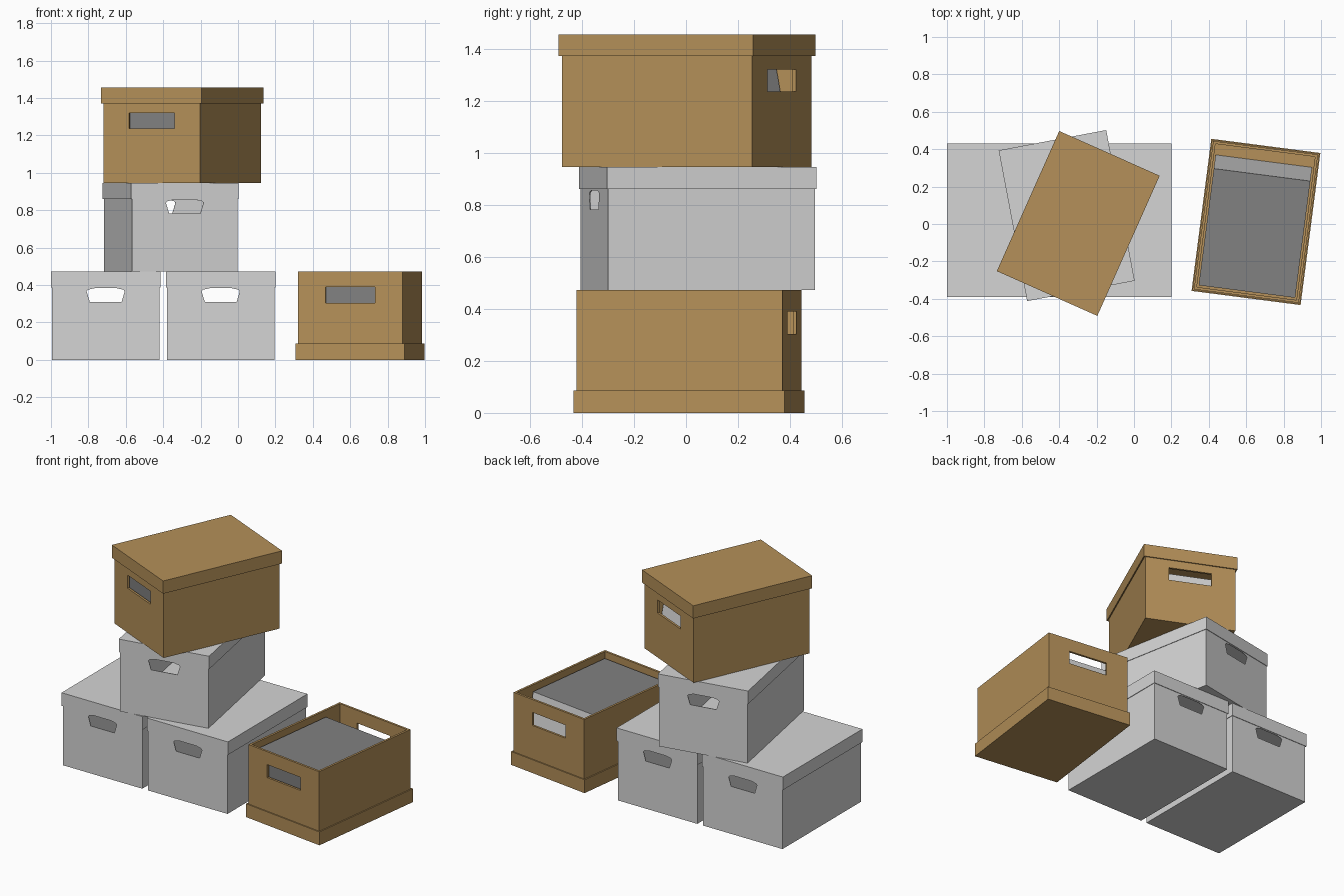
import bpy, bmesh, math
from mathutils import Matrix

if "Cube" in bpy.data.objects:
    bpy.data.objects.remove(bpy.data.objects["Cube"])


def material(name, rgb):
    m = bpy.data.materials.new(name)
    m.diffuse_color = (*rgb, 1)
    m.use_nodes = True
    m.node_tree.nodes["Principled BSDF"].inputs["Base Color"].default_value = m.diffuse_color
    return m


BROWN = material("brown_cardboard", (0.46, 0.28, 0.10))
GREY = material("light_grey_board", (0.66, 0.66, 0.66))
DARK = material("dark_grey_folders", (0.22, 0.22, 0.22))


def make_object(name, bm, mats, place):
    bmesh.ops.recalc_face_normals(bm, faces=bm.faces)
    me = bpy.data.meshes.new(name)
    bm.to_mesh(me)
    bm.free()
    for m in mats:
        me.materials.append(m)
    ob = bpy.data.objects.new(name, me)
    bpy.context.scene.collection.objects.link(ob)
    ob.matrix_world = place
    return ob


def tray(name, w, l, h, wall, mat, place, flip=False):
    """Open-topped box; flipped it becomes a lid."""
    bm = bmesh.new()
    bmesh.ops.create_cube(bm, size=1, matrix=Matrix.Translation((0, 0, h / 2)) @ Matrix.Diagonal((w, l, h, 1)))
    top = max(bm.faces, key=lambda f: f.calc_center_median().z)
    bmesh.ops.inset_region(bm, faces=[top], thickness=wall)
    inner = bmesh.ops.extrude_face_region(bm, geom=[top])["geom"]
    bmesh.ops.translate(bm, vec=(0, 0, wall - h), verts=[v for v in inner if isinstance(v, bmesh.types.BMVert)])
    if top.is_valid:
        bmesh.ops.delete(bm, geom=[top], context='FACES_ONLY')
    if flip:
        for v in bm.verts:
            v.co.z = h - v.co.z
    return make_object(name, bm, [mat], place)


def prism(name, outline, axis, depth, mats, place):
    """Outline of 2D points extruded symmetrically along x or y."""
    bm = bmesh.new()
    if axis == 'y':
        pts = [(a, -depth / 2, b) for a, b in outline]
        vec = (0, depth, 0)
    else:
        pts = [(-depth / 2, a, b) for a, b in outline]
        vec = (depth, 0, 0)
    face = bm.faces.new([bm.verts.new(p) for p in pts])
    ext = bmesh.ops.extrude_face_region(bm, geom=[face])["geom"]
    bmesh.ops.translate(bm, vec=vec, verts=[v for v in ext if isinstance(v, bmesh.types.BMVert)])
    return make_object(name, bm, mats, place)


def cut_handles(body, outline, place):
    """Cut a handle hole through both end walls."""
    cutter = prism("handle_cutter", outline, 'y', 2, [], place)
    mod = body.modifiers.new("handles", 'BOOLEAN')
    mod.operation, mod.solver, mod.object = 'DIFFERENCE', 'EXACT', cutter
    bpy.context.view_layer.update()
    dg = bpy.context.evaluated_depsgraph_get()
    body_mesh = bpy.data.meshes.new_from_object(body.evaluated_get(dg))
    body.modifiers.clear()
    body.data = body_mesh
    bpy.data.objects.remove(cutter)


def placement(x, y, z, deg):
    return Matrix.Translation((x, y, z)) @ Matrix.Rotation(math.radians(deg), 4, 'Z')


GREY_HOLE = [(-.085, .31), (.085, .31), (.102, .366), (.095, .375), (.06, .383),
             (-.06, .383), (-.095, .375), (-.102, .366)]
BROWN_HOLE = [(-.133, .29), (.133, .29), (.133, .375), (-.133, .375)]


# Grey storage boxes with lids
def grey_box(name, x, y, z, deg):
    p = placement(x, y, z, deg)
    body = tray(name + "_body", .573, .81, .465, .006, GREY, p)
    cut_handles(body, GREY_HOLE, p)
    tray(name + "_lid", .585, .82, .085, .005, GREY, p @ Matrix.Translation((0, 0, .388)), True)


grey_box("left_grey_box", -.7075, .02, 0, 0)
grey_box("right_grey_box", -.0925, .02, 0, 0)
grey_box("upper_grey_box", -.36, .045, .473, 10.7)


# Brown boxes filled with leaning folders
def brown_box(name, p, height):
    body = tray(name + "_body", .565, .80, height, .02, BROWN, p)
    cut_handles(body, BROWN_HOLE, p)
    side = [(-.375, .022), (.328, .022), (.254, .42), (-.375, .42)]
    files = prism(name + "_folders", side, 'x', .52, [DARK, GREY], p)
    for f in files.data.polygons:
        f.material_index = 1 if f.normal.y > .5 else 0


p = placement(.652, .011, 0, -7.4)
tray("open_box_lid_underneath", .588, .82, .087, .01, BROWN, p)
brown_box("open_brown_box", p @ Matrix.Translation((0, 0, .014)), .459)

p = placement(-.298, .003, .946, -24)
brown_box("top_brown_box", p, .49)
tray("top_brown_box_lid", .588, .82, .083, .01, BROWN, p @ Matrix.Translation((0, 0, .426)), True)
